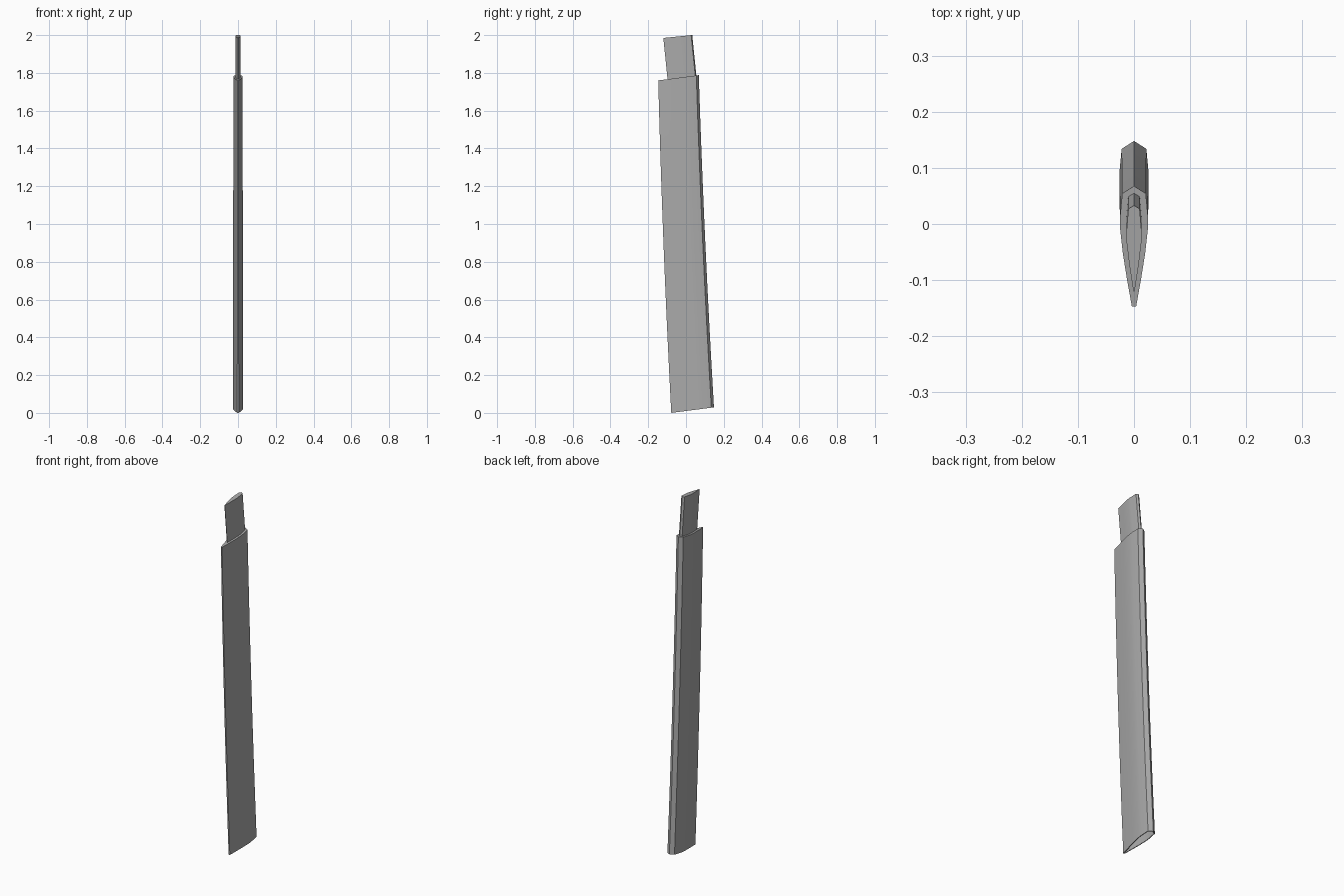
import bpy, bmesh

cube = bpy.data.objects.get("Cube")
if cube:
    bpy.data.objects.remove(cube, do_unlink=True)

grey = bpy.data.materials.new("steel grey")
grey.use_nodes = True
colour = (0.4, 0.4, 0.4, 1)
grey.diffuse_color = colour
grey.node_tree.nodes["Principled BSDF"].inputs["Base Color"].default_value = colour


def ring(bm, half, y, z, scale, tilt, inset=0.0):
    """One closed cross-section: half is (half width, distance behind the edge)."""
    full = half + [(-w, d) for w, d in reversed(half) if w > 0]
    depth = half[-1][1]
    verts = []
    for w, d in full:
        shrink = 1 - 2 * inset / depth
        d2 = depth / 2 + (d - depth / 2) * shrink
        w2 = max(abs(w) - inset, 0.0008) * (1 if w > 0 else -1) if w else 0
        verts.append(bm.verts.new((w2 * scale, y + d2 * scale, z + d2 * scale * tilt)))
    return verts


def bridge(bm, a, b):
    n = len(a)
    for i in range(n):
        j = (i + 1) % n
        bm.faces.new((a[i], a[j], b[j], b[i]))


def finish(bm, name):
    bmesh.ops.recalc_face_normals(bm, faces=bm.faces)
    mesh = bpy.data.meshes.new(name)
    bm.to_mesh(mesh)
    bm.free()
    mesh.materials.append(grey)
    obj = bpy.data.objects.new(name, mesh)
    bpy.context.collection.objects.link(obj)
    bpy.ops.object.select_all(action="DESELECT")
    obj.select_set(True)
    bpy.context.view_layer.objects.active = obj
    bpy.ops.object.shade_smooth_by_angle(angle=0.5)


# Sheath: wedge section with a ridged back, gently curved, open at the bottom
sheath_half = [(0.004, 0), (0.013, 0.05), (0.021, 0.1), (0.026, 0.145),
               (0.026, 0.17), (0.022, 0.212), (0, 0.226)]
steps = 8
bm = bmesh.new()
outer, inner = [], []
for i in range(steps + 1):
    t = i / steps
    y = -0.078 - 0.069 * t - 0.024 * t * (1 - t)
    place = (y, 1.76 * t, 1 - 0.05 * t, 0.13)
    outer.append(ring(bm, sheath_half, *place))
    if i < steps:
        inner.append(ring(bm, sheath_half, *place, inset=0.004))
for rows in (outer, inner):
    for a, b in zip(rows, rows[1:]):
        bridge(bm, a, b)
bridge(bm, outer[0], inner[0])
bm.faces.new(outer[-1])
bm.faces.new(inner[-1])
finish(bm, "sheath")

# Tang: the same kind of wedge, smaller, leaning forward
tang_half = [(0.001, 0), (0.008, 0.045), (0.0135, 0.09), (0.0135, 0.105),
             (0.010, 0.147), (0, 0.153)]
bm = bmesh.new()
low = ring(bm, tang_half, -0.095, 1.74, 1, 0.1)
high = ring(bm, tang_half, -0.12, 1.985, 1, 0.1)
bridge(bm, low, high)
bm.faces.new(low)
bm.faces.new(high)
finish(bm, "tang")
